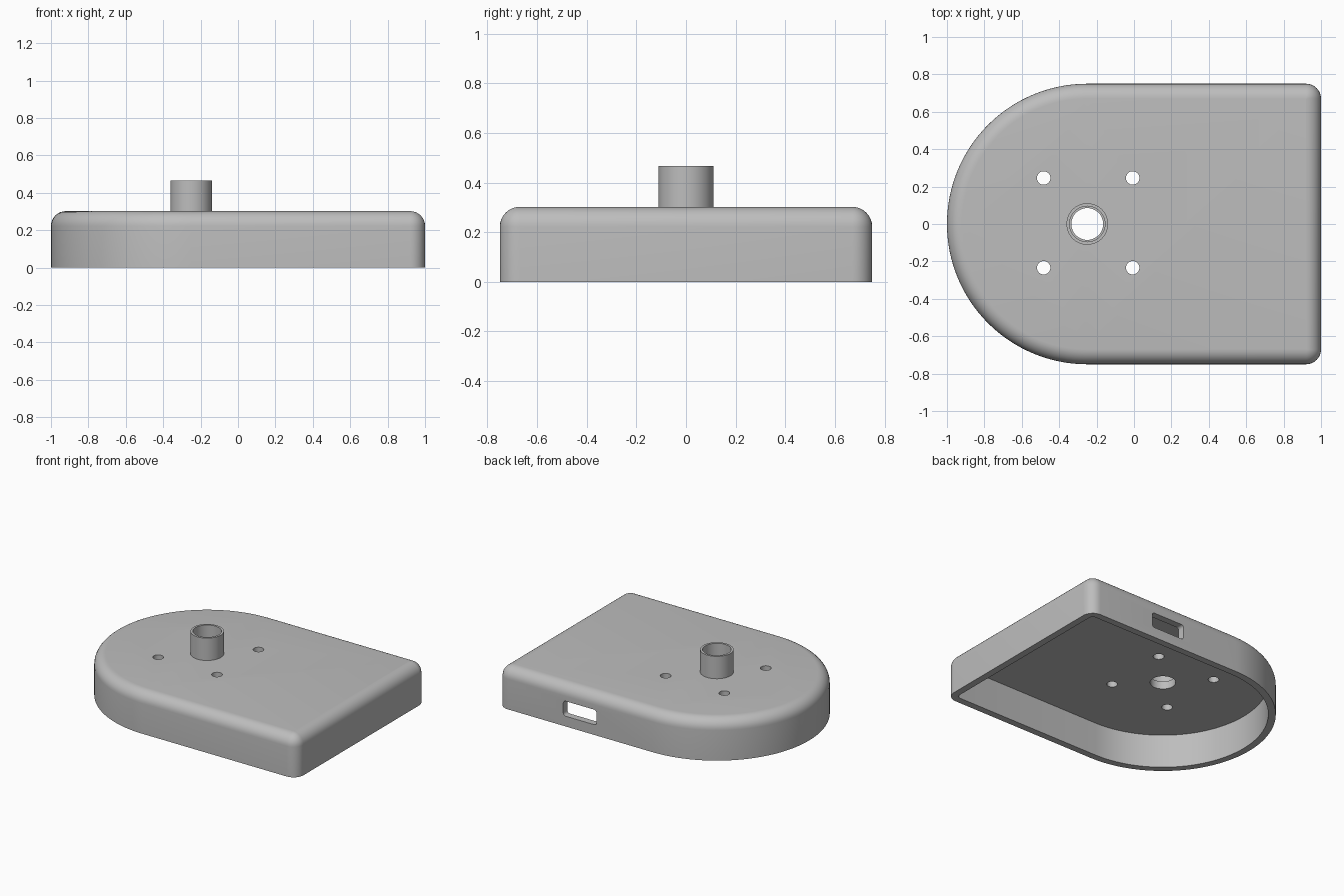
import bpy, bmesh, math
from mathutils import Matrix

cube = bpy.data.objects.get("Cube")
if cube:
    bpy.data.objects.remove(cube, do_unlink=True)

HALF, HEIGHT, FILLET = 0.75, 0.302, 0.08
WALL, CEILING = 0.05, 0.245
CX = -0.25  # centre of the round end

grey = bpy.data.materials.new("plain_grey")
grey.use_nodes = True
COLOUR = (0.51, 0.51, 0.51, 1)
grey.diffuse_color = COLOUR
grey.node_tree.nodes["Principled BSDF"].inputs["Base Color"].default_value = COLOUR


def make_object(name, bm):
    bmesh.ops.recalc_face_normals(bm, faces=bm.faces)
    mesh = bpy.data.meshes.new(name)
    bm.to_mesh(mesh)
    bm.free()
    mesh.materials.append(grey)
    obj = bpy.data.objects.new(name, mesh)
    bpy.context.collection.objects.link(obj)
    return obj


def activate(obj):
    bpy.ops.object.select_all(action="DESELECT")
    obj.select_set(True)
    bpy.context.view_layer.objects.active = obj


def arc(x, y, radius, start, end, steps):
    angles = [math.radians(start + (end - start) * i / steps) for i in range(steps + 1)]
    return [(x + radius * math.cos(a), y + radius * math.sin(a)) for a in angles]


def outline(inset):
    """Plan shape: half circle at one end, two rounded corners at the other."""
    r = max(FILLET - inset, 0.001)
    x, y = 1 - inset - r, HALF - inset - r
    return (arc(CX, 0, HALF - inset, 90, 270, 64)
            + arc(x, -y, r, -90, 0, 8) + arc(x, y, r, 0, 90, 8))


def bridge(bm, a, b):
    for i in range(len(a)):
        j = (i + 1) % len(a)
        bm.faces.new((a[i], a[j], b[j], b[i]))


# Hollow shell: inner wall, rim, outer wall and rounded top edge
sections = [(WALL, CEILING), (WALL, 0), (0, 0)]
for i in range(9):
    t = math.radians(90 * i / 8)
    sections.append((FILLET * (1 - math.cos(t)), HEIGHT - FILLET * (1 - math.sin(t))))
bm = bmesh.new()
rings = [[bm.verts.new((x, y, z)) for x, y in outline(d)] for d, z in sections]
for lower, upper in zip(rings, rings[1:]):
    bridge(bm, lower, upper)
bm.faces.new(rings[0])
bm.faces.new(rings[-1])
shell = make_object("shell", bm)


# Cutters for the round holes and the side slot
def hole_cutter(name, x, y, radius, sides):
    bm = bmesh.new()
    bmesh.ops.create_cone(bm, cap_ends=True, segments=sides, radius1=radius, radius2=radius,
                          depth=0.3, matrix=Matrix.Translation((x, y, 0.3)))
    return make_object(name, bm)


cutters = [hole_cutter("centre_hole_cutter", CX, 0, 0.085, 48)]
for sx in (-1, 1):
    for sy in (-1, 1):
        cutters.append(hole_cutter("screw_hole_cutter", CX + 0.005 + sx * 0.238,
                                   0.006 + sy * 0.24, 0.036, 32))

bm = bmesh.new()
bmesh.ops.create_cube(bm, size=1, matrix=Matrix.Translation((0.335, HALF, 0.13))
                      @ Matrix.Diagonal((0.27, 0.3, 0.11, 1)))
depth_edges = [e for e in bm.edges if abs(e.verts[0].co.y - e.verts[1].co.y) > 0.1]
bmesh.ops.bevel(bm, geom=depth_edges, offset=0.02, segments=4, profile=0.5, affect="EDGES")
cutters.append(make_object("slot_cutter", bm))

activate(shell)
for cutter in cutters:
    cutter.hide_render = True
    mod = shell.modifiers.new("cut", "BOOLEAN")
    mod.operation, mod.solver, mod.object = "DIFFERENCE", "EXACT", cutter
    bpy.ops.object.modifier_apply(modifier=mod.name)
for cutter in cutters:
    bpy.data.objects.remove(cutter, do_unlink=True)

# Upright collar around the centre hole
bm = bmesh.new()
loops = []
for radius, z in ((0.111, 0.29), (0.111, 0.466), (0.095, 0.466), (0.095, 0.29)):
    loops.append([bm.verts.new((x, y, z)) for x, y in arc(CX, 0, radius, 0, 360, 64)[:-1]])
for i in range(4):
    bridge(bm, loops[i], loops[(i + 1) % 4])
collar = make_object("collar", bm)

for obj in (shell, collar):
    activate(obj)
    bpy.ops.object.shade_smooth_by_angle(angle=math.radians(30))
